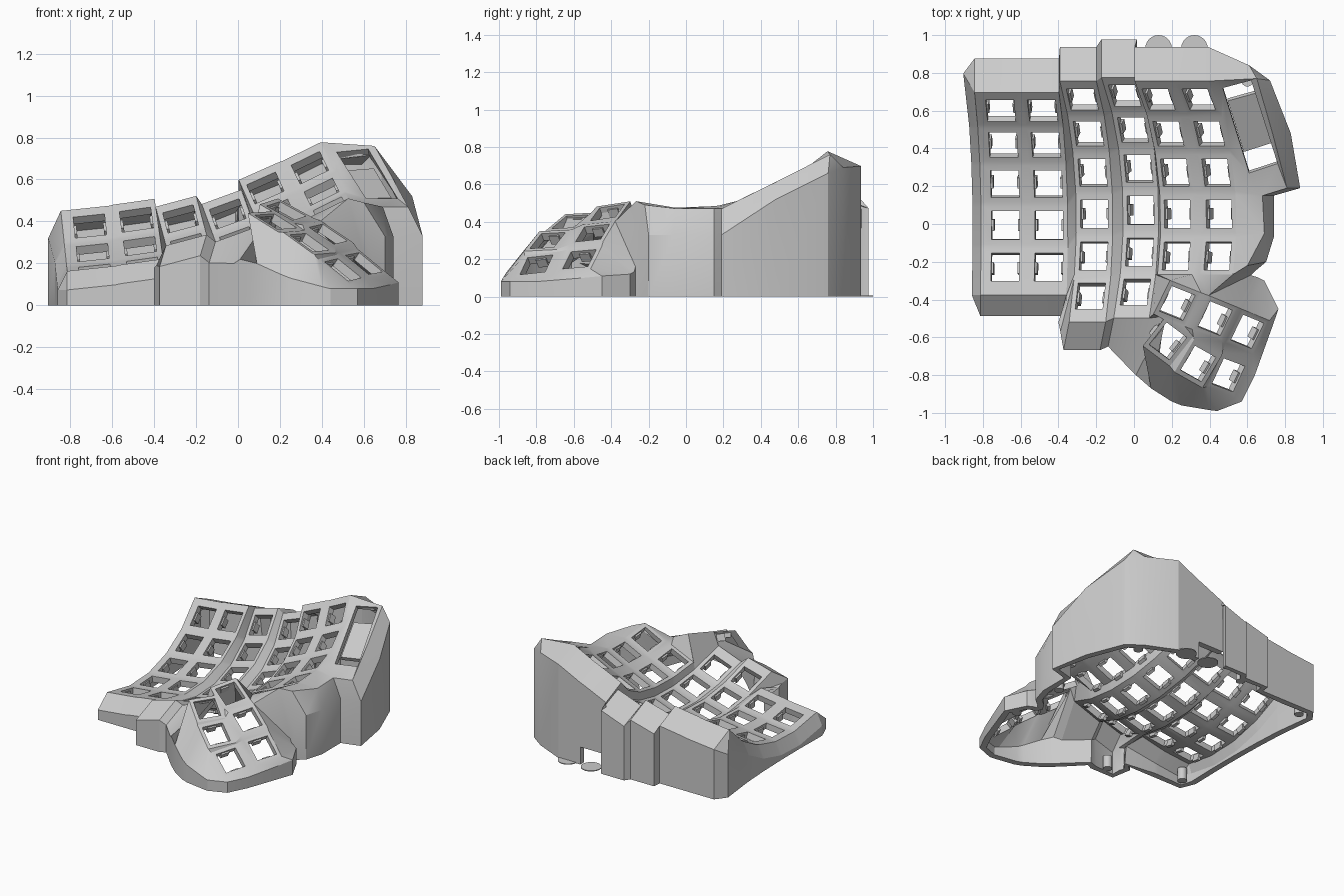
import bpy, bmesh
from math import sin, cos, radians
from mathutils import Vector as Vec

cube = bpy.data.objects.get("Cube")
if cube:
    bpy.data.objects.remove(cube)

grey = bpy.data.materials.new("light_grey_plastic")
grey.use_nodes = True
COLOR = (0.6, 0.6, 0.6, 1)
grey.diffuse_color = COLOR
grey.node_tree.nodes["Principled BSDF"].inputs["Base Color"].default_value = COLOR


def finish(name, bm, thickness=0, smooth=True):
    """Turn a bmesh into an object, thicken it inward and shade it."""
    me = bpy.data.meshes.new(name)
    bm.to_mesh(me)
    bm.free()
    me.materials.append(grey)
    ob = bpy.data.objects.new(name, me)
    bpy.context.collection.objects.link(ob)
    bpy.ops.object.select_all(action='DESELECT')
    ob.select_set(True)
    bpy.context.view_layer.objects.active = ob
    if thickness:
        mod = ob.modifiers.new("thickness", 'SOLIDIFY')
        mod.thickness = thickness
        mod.offset = -1
        bpy.ops.object.convert(target='MESH')
    if smooth:
        bpy.ops.object.shade_smooth_by_angle(angle=radians(22))
    return ob


bm = bmesh.new()


def face(*verts):
    """Add a face, dropping repeated and collinear corners."""
    vs = list(dict.fromkeys(verts))
    if len(vs) < 3:
        return
    if len(vs) == 3 and (vs[1].co - vs[0].co).cross(vs[2].co - vs[0].co).length < 1e-6:
        return
    if not bm.faces.get(vs):
        bm.faces.new(vs)


def vert(*co):
    return bm.verts.new(co)


HOLE, HALF = 0.075, 0.1
P, frames = {}, []


def plate(key, o, u, v, left=HALF, front=HALF, back=HALF):
    """One key plate: a square ring around a square hole."""
    n = u.cross(v).normalized()
    outer = [vert(*(o + u * x + v * y)) for x, y in
             ((-left, -front), (HALF, -front), (HALF, back), (-left, back))]
    inner = [vert(*(o + (u * x + v * y) * HOLE)) for x, y in
             ((-1, -1), (1, -1), (1, 1), (-1, 1))]
    for i in range(4):
        j = (i + 1) % 4
        face(outer[i], outer[j], inner[j], inner[i])
    for name, ve in zip(("FL", "FR", "BR", "BL"), outer):
        P[key + (name,)] = ve
    frames.append((o, u, v, n))


# Finger columns: x, y centre, height of lowest point, sideways tilt, first row
COLUMNS = [(-.68, -.05, .134, 6, 1), (-.45, -.05, .165, 8, 1), (-.21, .01, .175, 15, 0),
           (.035, .03, .205, 20, 0), (.23, .01, .335, 24, 1), (.45, .01, .435, 26, 1)]
RADIUS = 0.98
for c, (x, y, z, tilt, first) in enumerate(COLUMNS):
    t = radians(tilt)
    u, n = Vec((cos(t), 0, sin(t))), Vec((-sin(t), 0, cos(t)))
    for r in range(first, 6):
        a = radians(-23.5 + 13 * r)
        o = Vec((x, y + RADIUS * sin(a), z)) + n * RADIUS * (1 - cos(a))
        v = Vec((0, cos(a), 0)) + n * sin(a)
        plate((c, r), o, u, v, left=.13 if c == 0 else HALF,
              front=.15 if r == first and c < 4 else HALF, back=.13 if r == 5 else HALF)
        if r > first:
            face(P[c, r - 1, "BL"], P[c, r - 1, "BR"], P[c, r, "FR"], P[c, r, "FL"])
# Webs between neighbouring columns
for c in range(5):
    first = max(COLUMNS[c][4], COLUMNS[c + 1][4])
    for r in range(first, 6):
        face(P[c, r, "FR"], P[c + 1, r, "FL"], P[c + 1, r, "BL"], P[c, r, "BR"])
        if r > first:
            face(P[c, r - 1, "BR"], P[c + 1, r - 1, "BL"], P[c + 1, r, "FL"], P[c, r, "FR"])

# Thumb cluster: back row A, front row B
THUMB = {"A": [Vec((.23, -.42, .45)), Vec((.43, -.50, .34)), Vec((.60, -.57, .20))],
         "B": [Vec((.18, -.62, .40)), Vec((.34, -.74, .30)), Vec((.50, -.80, .17))]}
for row, pts in THUMB.items():
    for i, o in enumerate(pts):
        u = (pts[min(i + 1, 2)] - pts[max(i - 1, 0)]).normalized()
        v = THUMB["A"][i] - THUMB["B"][i]
        v = (v - u * v.dot(u)).normalized()
        plate((row, i), o, u, v)
    for i in range(2):
        face(P[row, i, "FR"], P[row, i + 1, "FL"], P[row, i + 1, "BL"], P[row, i, "BR"])
for i in range(3):
    face(P["B", i, "BL"], P["B", i, "BR"], P["A", i, "FR"], P["A", i, "FL"])
    if i < 2:
        face(P["B", i, "BR"], P["B", i + 1, "BL"], P["A", i + 1, "FL"], P["A", i, "FR"])

# Bridge from the finger columns to the thumb cluster
s_back, s_front = P[3, 0, "BR"], P[3, 0, "FR"]
a_bl, a_fl, a_br = P["A", 0, "BL"], P["A", 0, "FL"], P["A", 0, "BR"]
f4l, f4r, f5l, f5r = P[4, 1, "FL"], P[4, 1, "FR"], P[5, 1, "FL"], P[5, 1, "FR"]
b_bl, a2_bl = P["B", 0, "BL"], P["A", 1, "BL"]
for f in ((s_back, f4l, P[3, 1, "FR"]), (s_back, a_bl, f4l), (s_back, s_front, a_fl, a_bl),
          (s_front, b_bl, a_fl), (f4l, a_bl, a_br, f4r), (f4r, a_br, f5l),
          (f5l, a_br, a2_bl, f5r)):
    face(*f)

# Right shoulder and the raised wing with its display slot
v3, v2, v1 = vert(.60, -.22, .49), vert(.69, -.05, .47), vert(.68, .15, .47)
w1, wm, w2 = vert(.81, .19, .47), vert(.735, .475, .61), vert(.65, .77, .76)
slot = [Vec((.47, .72, .73)), Vec((.62, .76, .745)), Vec((.76, .32, .51)), Vec((.61, .27, .51))]
sa, sb, sc, sd = [vert(*p) for p in slot]
e = {k + str(r): P[5, r, k + "R"] for r in range(1, 6) for k in "FB"}
for f in ((e["F1"], v3, e["B1"]), (e["B1"], v3, v2, e["F2"]), (e["F2"], v2, e["B2"]),
          (e["B2"], v2, v1, e["F3"]), (e["F3"], v1, sd), (v1, w1, sc, sd),
          (e["F3"], sd, e["B3"]), (e["B3"], sd, e["F4"]), (e["F4"], sd, sa, e["B4"]),
          (e["B4"], sa, e["F5"]), (e["F5"], sa, e["B5"]), (e["B5"], sa, sb, w2),
          (sb, sc, wm, w2), (sc, w1, wm)):
    face(*f)

# Rim loop, anticlockwise: rim vertex, shoulder point, ground height
rim = []


def edge(ve, shoulder, ground=0):
    rim.append((ve, Vec(shoulder), ground))


def edge_by(ve, offset, ground=0):
    edge(ve, ve.co + Vec(offset), ground)


for c in (0, 1):
    for k in ("FL", "FR"):
        edge_by(P[c, 1, k], (0, -.11, -.09))
edge(P[2, 1, "FL"], (-.40, -.52, .18))
edge(P[2, 0, "BL"], (-.39, -.57, .19))
for c, k in ((2, "FL"), (2, "FR"), (3, "FL")):
    edge_by(P[c, 0, k], (-.03, -.15, -.1))
edge(s_front, (-.02, -.77, .2))
for key, p in ((("B", 0, "BL"), (.01, -.80, .22)), (("B", 0, "FL"), (.09, -.87, .2)),
               (("B", 0, "FR"), (.2, -.94, .15)), (("B", 1, "FL"), (.25, -.96, .13)),
               (("B", 1, "FR"), (.4, -.985, .09)), (("B", 2, "FL"), (.44, -.99, .08)),
               (("B", 2, "FR"), (.57, -.94, .08)), (("B", 2, "BR"), (.64, -.8, .08)),
               (("A", 2, "FR"), (.73, -.55, .1)), (("A", 2, "BR"), (.765, -.45, .11)),
               (("A", 2, "BR"), (.69, -.30, .12)), (("A", 2, "BL"), (.65, -.28, .13)),
               (("A", 1, "BR"), (.63, -.275, .14)), (("A", 1, "BL"), (.62, -.27, .16)),
               ((5, 1, "FR"), (.64, -.25, .22))):
    edge(P[key], p)
for ve, p in ((v3, (.70, -.2, .33)), (v2, (.74, -.07, .33)), (v1, (.74, .15, .33)),
              (w1, (.88, .19, .33)), (wm, (.83, .48, .52)), (w2, (.72, .76, .66)),
              (w2, (.61, .84, .69))):
    edge(ve, p)
# Back edge, with a cable notch behind the fifth column
for c in range(5, -1, -1):
    drop = (0, .2 if c == 3 else .18, -.08)
    for k in ("BR", "BL"):
        ve = P[c, 5, k]
        if (c, k) in ((5, "BL"), (4, "BL")):
            for g in ((0, .13) if c == 5 else (.13, 0)):
                edge_by(ve, drop, g)
        else:
            edge_by(ve, drop, .13 if (c, k) == (4, "BR") else 0)
# Left edge
edge_by(P[0, 5, "BL"], (-.06, .1, -.13))
for r in range(5, 0, -1):
    for k in ("BL", "FL"):
        if (r, k) != (5, "BL"):
            edge_by(P[0, r, k], (-.045, 0, -.09))

# Chamfer and outer wall down to the ground
cache = {}


def shared(co):
    key = tuple(round(q, 4) for q in co)
    if key not in cache:
        cache[key] = vert(*co)
    return cache[key]


loop = [(ve, shared(s), shared((s.x, s.y, g))) for ve, s, g in rim]
for (r0, s0, g0), (r1, s1, g1) in zip(loop, loop[1:] + loop[:1]):
    face(s0, s1, r1, r0)
    face(g0, g1, s1, s0)

bmesh.ops.recalc_face_normals(bm, faces=bm.faces)
bm.faces.ensure_lookup_table()
if bm.faces[0].normal.z < 0:
    bmesh.ops.reverse_faces(bm, faces=bm.faces)
finish("case_shell", bm, 0.045)

# Display tray across the middle of the slot
bm = bmesh.new()
down = (slot[1] - slot[0]).cross(slot[3] - slot[0]).normalized() * 0.05
if down.z > 0:
    down = -down
tray = [slot[0].lerp(slot[3], .2), slot[0].lerp(slot[3], .8),
        slot[1].lerp(slot[2], .8), slot[1].lerp(slot[2], .2)]
bm.faces.new([bm.verts.new(p + down) for p in tray])
finish("display_tray", bm, 0.03, False)

# Small clips on the sides of every key hole
bm = bmesh.new()
for o, u, v, n in frames:
    for side in (-1, 1):
        verts = bmesh.ops.create_cube(bm, size=1)["verts"]
        for ve in verts:
            q = ve.co.copy()
            ve.co = (o + u * (side * HOLE + q.x * .022) + v * q.y * .06
                     + n * (q.z * .05 - .04))
bmesh.ops.recalc_face_normals(bm, faces=bm.faces)
finish("key_clips", bm, 0, False)


def cylinders(name, spots, radius, height):
    bm = bmesh.new()
    for x, y in spots:
        ret = bmesh.ops.create_cone(bm, cap_ends=True, segments=24, radius1=radius,
                                    radius2=radius, depth=height)
        bmesh.ops.translate(bm, verts=ret["verts"], vec=(x, y, height / 2))
    finish(name, bm)


cylinders("screw_posts", [(-.76, -.40), (-.79, .79), (-.27, -.6), (-.2, .88), (.6, .76),
                          (.66, .0), (.68, -.42)], .032, .09)
cylinders("foot_discs", [(.13, .93), (.32, .93)], .07, .006)
